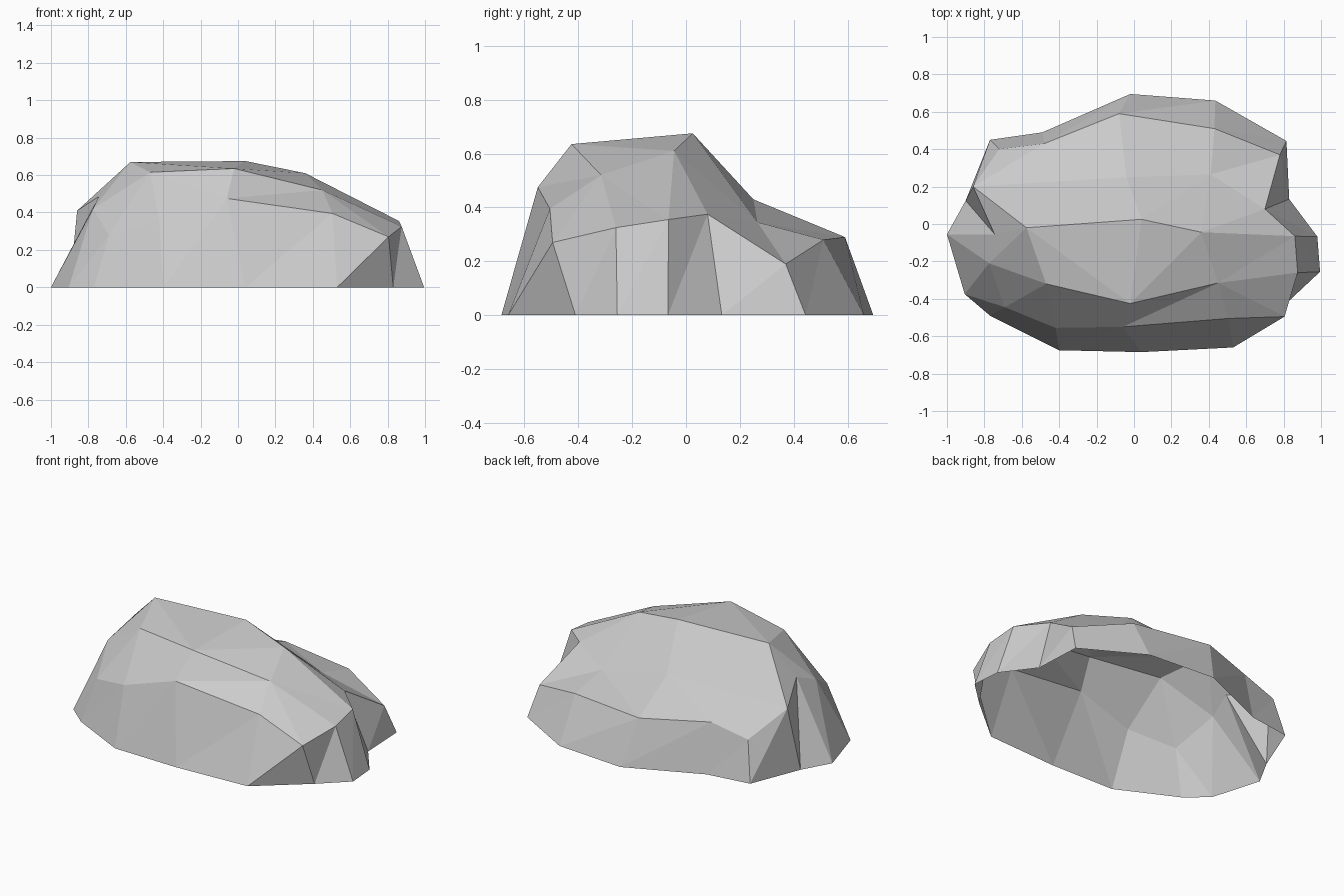
import bpy
import bmesh

default_cube = bpy.data.objects.get("Cube")
if default_cube:
    bpy.data.objects.remove(default_cube, do_unlink=True)

# Ground outline (x, y), counter-clockwise from the model's right end
GROUND = [
    (-1, -.055), (-.905, -.375), (-.77, -.49), (-.4, -.675),
    (.04, -.685), (.53, -.66), (.83, -.41), (.995, -.255),
    (.98, -.067), (.83, .133), (.815, .444), (.435, .66),
    (-.02, .695), (-.49, .49), (-.77, .45), (-.9, .125),
]

# Shoulder ring: one point above each ground point
SHOULDER = [
    (-.745, -.055, .485), (-.775, -.21, .42), (-.69, -.445, .28), (-.42, -.555, .355),
    (-.06, -.55, .475), (.505, -.505, .395), (.805, -.495, .27), (.875, -.26, .325),
    (.86, -.065, .355), (.7, .08, .375), (.78, .37, .19), (.43, .51, .28),
    (-.08, .59, .29), (-.48, .43, .31), (-.72, .4, .25), (-.86, .2, .41),
]

# Crown ring: each point with the shoulder points its fan of facets spans
CROWN = [
    ((-.575, -.02, .67), (15, 0, 1)),
    ((-.47, -.32, .615), (1, 2, 3, 4)),
    ((-.02, -.425, .635), (4,)),
    ((.45, -.315, .52), (4, 5, 6, 7, 8)),
    ((.36, -.044, .61), (8, 9)),
    ((.41, .265, .345), (9, 10, 11, 12)),
    ((-.04, .25, .43), (12, 13, 15)),
]
PEAK = (.04, .025, .675)


def make_material(name, colour):
    material = bpy.data.materials.new(name)
    material.use_nodes = True
    material.diffuse_color = colour
    shader = next(n for n in material.node_tree.nodes if n.type == 'BSDF_PRINCIPLED')
    shader.inputs["Base Color"].default_value = colour
    shader.inputs["Roughness"].default_value = 0.9
    return material


def following(items):
    """Pair every item with the next one around a closed loop."""
    return list(zip(items, items[1:] + items[:1]))


bm = bmesh.new()
ground = [bm.verts.new((x, y, 0)) for x, y in GROUND]
shoulder = [bm.verts.new(p) for p in SHOULDER]
crown = [bm.verts.new(p) for p, span in CROWN]
peak = bm.verts.new(PEAK)

# Steep sides, two facets per segment, open underneath
for (g, s), (g_next, s_next) in following(list(zip(ground, shoulder))):
    bm.faces.new((g, g_next, s_next))
    bm.faces.new((g, s_next, s))

# Sloping facets between the shoulder and the crown
fans = [(c, [shoulder[i] for i in span]) for c, (p, span) in zip(crown, CROWN)]
for (c, rim), (c_next, rim_next) in following(fans):
    for a, b in zip(rim, rim[1:]):
        bm.faces.new((c, a, b))
    bm.faces.new((c, rim[-1], c_next))

# Low ledge at the back corner
bm.faces.new(shoulder[13:16])

# Top facets around the peak
bm.faces.new(crown[0:3])
bm.faces.new(crown[2:5])
for a, b in following(crown[0:4:2] + crown[4:]):
    bm.faces.new((peak, a, b))

mesh = bpy.data.meshes.new("rock")
bm.to_mesh(mesh)
bm.free()
mesh.materials.append(make_material("stone grey", (0.6, 0.6, 0.6, 1)))
rock = bpy.data.objects.new("rock", mesh)
bpy.context.collection.objects.link(rock)
